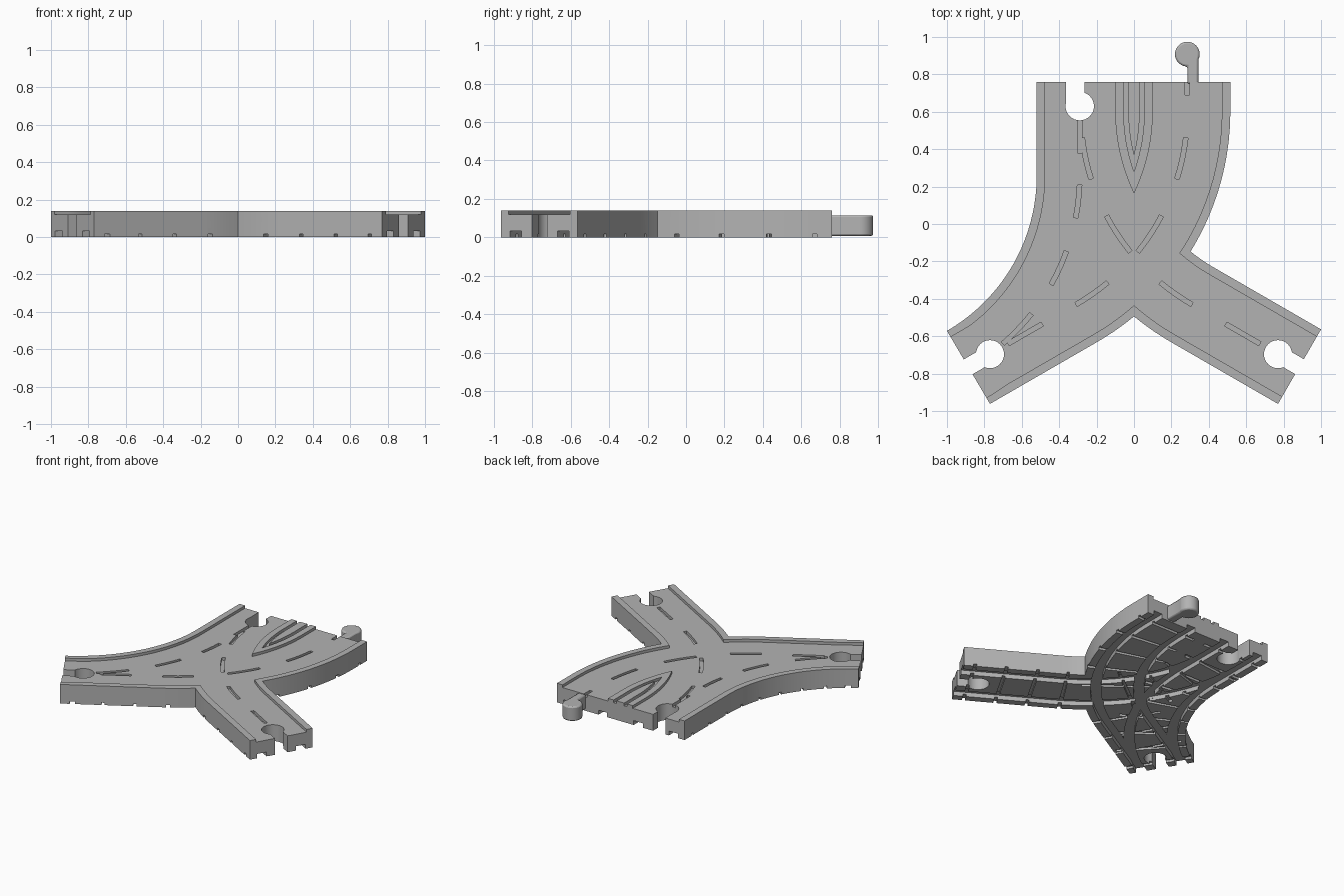
import bpy, bmesh, math
from math import sin, cos, pi

cube = bpy.data.objects.get("Cube")
if cube:
    bpy.data.objects.remove(cube, do_unlink=True)

grey = bpy.data.materials.new("plain grey")
grey.use_nodes = True
tone = (0.45, 0.45, 0.45, 1)
grey.diffuse_color = tone
bsdf = grey.node_tree.nodes["Principled BSDF"]
bsdf.inputs["Base Color"].default_value = tone

RADIUS, BEND, HALF = 1.19, pi / 3, 0.23
TOP, BACK = 0.14, 0.76


class Lane:
    """Centre line: straight, 60 degree bend, straight; starts at the back edge."""
    def __init__(self, x, lead, tail, mirror=1):
        self.x, self.lead, self.mirror = x, lead, mirror
        self.length = lead + RADIUS * BEND + tail

    def at(self, s, off=0.0):
        angle = min(max((s - self.lead) / RADIUS, 0), BEND)
        extra = s - self.lead - angle * RADIUS
        r = RADIUS + off
        x = self.x - RADIUS + r * cos(angle) - extra * sin(angle)
        y = BACK - self.lead - r * sin(angle) - extra * cos(angle)
        return (x * self.mirror, y)

    def edge(self, s0, s1, off):
        n = max(1, math.ceil(abs(s1 - s0) / 0.06))
        return [self.at(s0 + (s1 - s0) * i / n, off) for i in range(n + 1)]

    def strip(self, s0, s1, a, b):
        return self.edge(s0, s1, a) + self.edge(s1, s0, b)


def prism(name, outline, z0, z1):
    bm = bmesh.new()
    face = bm.faces.new([bm.verts.new((x, y, z0)) for x, y in outline])
    new = bmesh.ops.extrude_face_region(bm, geom=[face])["geom"]
    verts = [v for v in new if isinstance(v, bmesh.types.BMVert)]
    bmesh.ops.translate(bm, verts=verts, vec=(0, 0, z1 - z0))
    bmesh.ops.recalc_face_normals(bm, faces=bm.faces)
    mesh = bpy.data.meshes.new(name)
    bm.to_mesh(mesh)
    bm.free()
    mesh.materials.append(grey)
    ob = bpy.data.objects.new(name, mesh)
    bpy.context.collection.objects.link(ob)
    return ob


def activate(ob):
    bpy.ops.object.select_all(action="DESELECT")
    ob.select_set(True)
    bpy.context.view_layer.objects.active = ob


def cut(target, outline, z0, z1):
    tool = prism("cutter", outline, z0, z1)
    tool.hide_render = True
    mod = target.modifiers.new("cut", "BOOLEAN")
    mod.operation, mod.solver, mod.object = "DIFFERENCE", "EXACT", tool
    activate(target)
    bpy.ops.object.modifier_apply(modifier=mod.name)
    bpy.data.objects.remove(tool, do_unlink=True)


def arc(c, r, a0, a1, n):
    return [(c[0] + r * cos(a0 + (a1 - a0) * i / n),
             c[1] + r * sin(a0 + (a1 - a0) * i / n)) for i in range(n + 1)]


def circle(c, r, n=32):
    return arc(c, r, 0, 2 * pi, n)[:-1]


# Two crossing lanes and one outer lane along the right-hand side
cross_a = Lane(0.285, 0.16, 0.664)
cross_b = Lane(0.285, 0.16, 0.664, -1)
outer = Lane(-0.29, 0.5, 0.0)
lanes = (cross_a, cross_b, outer)
end = cross_a.length

# Body outline, walked around the merged lanes
notch, corner_a, corner_b = 1.207, 0.8195, 1.2217
outline = (outer.edge(0, outer.length, -HALF)
           + cross_a.edge(end, notch, HALF)
           + cross_b.edge(notch, end, HALF)[1:]
           + cross_b.edge(end, corner_b, -HALF)
           + cross_a.edge(corner_a, 0, HALF)[1:])
body = prism("track_body", outline, 0, TOP)

# Recessed road surface, leaving raised rims
ROAD = 0.12
for lane in lanes:
    cut(body, lane.strip(-0.05, lane.length + 0.05, 0.045 - HALF, HALF - 0.045),
        ROAD, 0.2)


# V-shaped groove in the raised island between the back lanes
def vee(r):
    c = RADIUS - cross_a.x
    tip = math.acos(c / r)
    right = arc((-c, BACK - cross_a.lead), r, -tip, 0, 8)
    right.append((r - c, BACK + 0.04))
    return [(-x, y) for x, y in reversed(right)] + right[1:]


cut(body, vee(0.96) + vee(0.935)[::-1], ROAD, 0.2)

# Sunken dashes along the lane centres
cross_dashes = ((-0.02, 0.07), (0.30, 0.525), (0.74, 0.97), (1.20, 1.406), (1.615, 1.825))
outer_dashes = ((0.2, 0.38), (0.552, 0.728), (0.915, 1.11), (1.30, 1.52))
for lane in lanes:
    for s0, s1 in (outer_dashes if lane is outer else cross_dashes):
        cut(body, lane.strip(s0, s1, -0.012, 0.012), ROAD - 0.02, 0.2)

# Wheel grooves and cross ties underneath
for lane in lanes:
    for side in (-1, 1):
        mid = side * 0.143
        cut(body, lane.strip(-0.05, lane.length + 0.05, mid - 0.035, mid + 0.035),
            -0.05, 0.032)
    count = 9 if lane is outer else 10
    step = (lane.length - 0.165) / (count - 1)
    for i in range(count):
        s = 0.09 + i * step
        cut(body, lane.strip(s - 0.011, s + 0.011, -HALF - 0.01, HALF + 0.01),
            -0.05, 0.017)

# Keyhole sockets at the two front ends and the back
for lane in (cross_a, cross_b):
    cut(body, lane.strip(end - 0.133, end + 0.05, -0.046, 0.046), -0.1, 0.25)
    cut(body, circle(lane.at(end - 0.133), 0.075), -0.1, 0.25)
cut(body, [(-0.364, 0.63), (-0.265, 0.63), (-0.265, 0.82), (-0.364, 0.82)], -0.1, 0.25)
cut(body, circle((-0.29, 0.63), 0.076), -0.1, 0.25)

# Connector peg: round head on an offset neck
head, r = (0.285, 0.908), 0.066
low = -math.acos(0.06 / r)
peg = prism("connector_peg",
            arc(head, r, low, 1.5 * pi, 30) + [(0.285, 0.75), (0.345, 0.75)],
            0.008, 0.115)
bevel = peg.modifiers.new("soft_edges", "BEVEL")
bevel.width, bevel.segments = 0.01, 2
bevel.limit_method, bevel.angle_limit = "ANGLE", math.radians(50)

for ob in (body, peg):
    activate(ob)
    bpy.ops.object.shade_smooth_by_angle(angle=math.radians(25))
